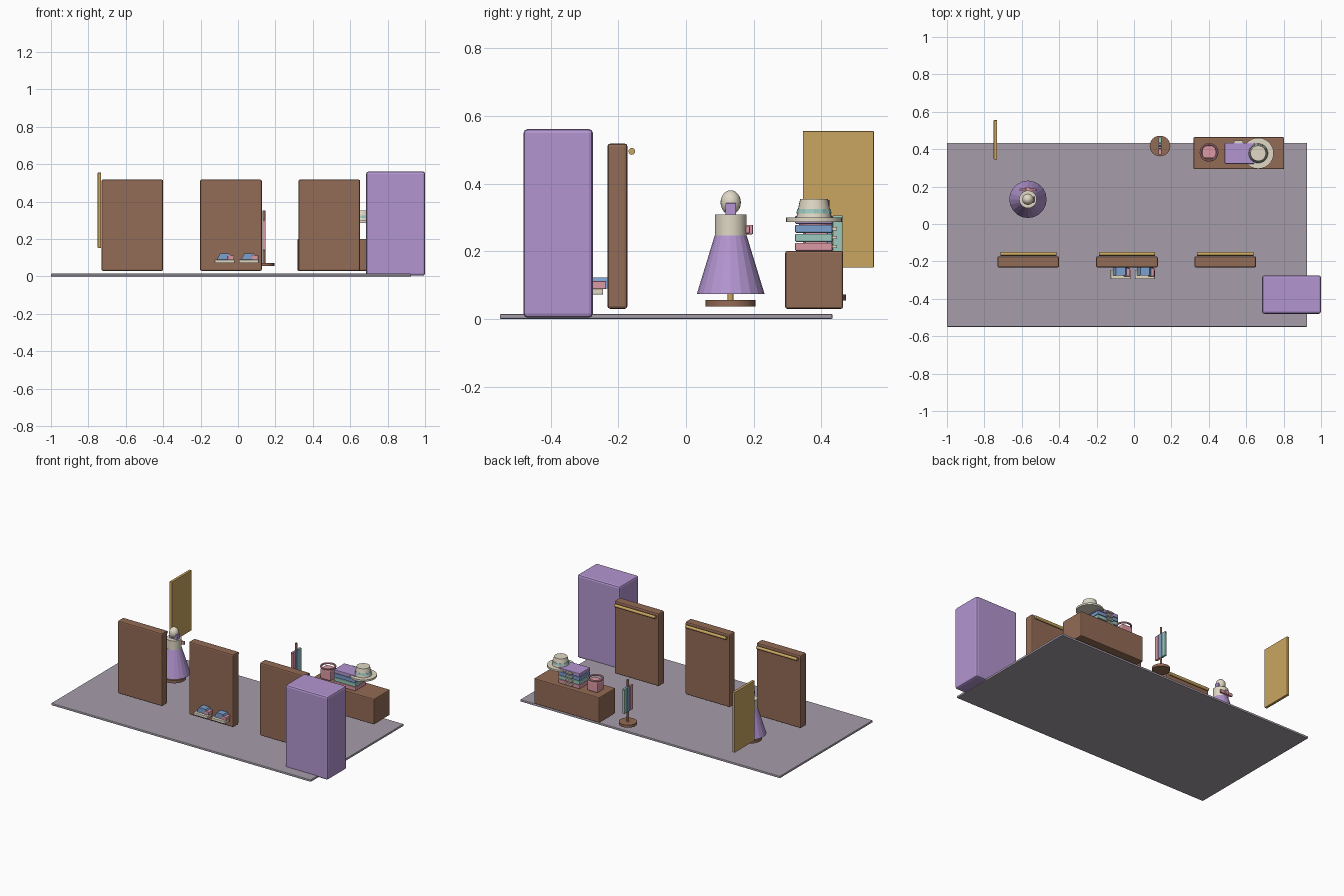
import bpy, math

if "Cube" in bpy.data.objects:
    bpy.data.objects.remove(bpy.data.objects["Cube"])

# Palette
def mat(name, r, g, b):
    m = bpy.data.materials.new(name)
    m.diffuse_color = (r, g, b, 1)
    m.use_nodes = True
    m.node_tree.nodes["Principled BSDF"].inputs["Base Color"].default_value = m.diffuse_color
    return m

BROWN = mat("wood", 0.29, 0.145, 0.09)
PURPLE = mat("lilac", 0.45, 0.3, 0.63)
GOLD = mat("brass", 0.59, 0.38, 0.12)
CREAM = mat("cream", 0.75, 0.69, 0.56)
PINK = mat("pink", 0.72, 0.32, 0.38)
BLUE = mat("blue", 0.2, 0.35, 0.62)
TEAL = mat("teal", 0.33, 0.58, 0.52)
FLOOR = mat("floor_grey", 0.38, 0.34, 0.4)

def finish(name, m, smooth=False):
    o = bpy.context.object
    o.name = name
    o.data.materials.append(m)
    if smooth:
        bpy.ops.object.shade_smooth_by_angle(angle=math.radians(40))
    return o

def box(name, x0, x1, y0, y1, z0, z1, m, bevel=0.0):
    bpy.ops.mesh.primitive_cube_add(size=1, location=((x0+x1)/2, (y0+y1)/2, (z0+z1)/2))
    bpy.context.object.scale = (x1-x0, y1-y0, z1-z0)
    bpy.ops.object.transform_apply(location=False, rotation=False, scale=True)
    o = finish(name, m)
    if bevel:
        b = o.modifiers.new("bevel", 'BEVEL')
        b.width, b.segments = bevel, 2
    return o

def cone(name, x, y, z0, z1, r0, r1, m, n=20):
    bpy.ops.mesh.primitive_cone_add(vertices=n, radius1=r0, radius2=r1, depth=z1-z0,
                                    location=(x, y, (z0+z1)/2))
    return finish(name, m, n > 20)

# Floor slab, tall cabinet and wall mirror
box("floor", -1, 0.925, -0.55, 0.433, 0, 0.015, FLOOR, 0.004)
box("fitting_booth", 0.685, 1.0, -0.48, -0.275, 0.004, 0.561, PURPLE, 0.012)
box("mirror", -0.75, -0.732, 0.345, 0.555, 0.152, 0.555, GOLD, 0.002)

# Three display panels with hanging rails
for i, cx in enumerate((-0.565, -0.038, 0.488)):
    box(f"display_panel_{i}", cx-0.165, cx+0.165, -0.232, -0.173, 0.03, 0.518, BROWN, 0.008)
    bpy.ops.mesh.primitive_cylinder_add(vertices=16, radius=0.01, depth=0.3,
                                        location=(cx, -0.16, 0.495), rotation=(0, math.pi/2, 0))
    finish(f"hanging_rail_{i}", GOLD, True)

# Pair of shoes on the middle panel
for i, x in enumerate((-0.125, 0.005)):
    box(f"shoe_sole_{i}", x, x+0.106, -0.295, -0.245, 0.072, 0.09, CREAM, 0.003)
    o = box(f"shoe_upper_{i}", x+0.012, x+0.096, -0.276, -0.23, 0.09, 0.123, BLUE)
    for v in o.data.vertices:
        if v.co.z > 0:
            v.co.x *= 0.6
    box(f"shoe_toe_{i}", x+0.07, x+0.104, -0.28, -0.236, 0.088, 0.112, PINK, 0.003)

# Dress form
MX, MY = -0.567, 0.132
cone("form_base", MX, MY, 0.037, 0.056, 0.074, 0.074, BROWN, 24)
cone("form_pole", MX, MY, 0.05, 0.1, 0.009, 0.009, GOLD, 12)
cone("form_skirt", MX, MY, 0.074, 0.247, 0.1, 0.047, PURPLE, 20)
cone("form_torso", MX, MY, 0.247, 0.308, 0.047, 0.047, CREAM, 24)
box("form_scarf", MX-0.022, MX+0.034, MY-0.016, MY+0.016, 0.305, 0.342, PURPLE, 0.003)
bpy.ops.mesh.primitive_uv_sphere_add(segments=20, ring_count=12, radius=1, location=(MX, MY, 0.344))
bpy.context.object.scale = (0.03, 0.03, 0.036)
finish("form_head", CREAM, True)
box("form_bow", MX-0.045, MX+0.045, 0.176, 0.189, 0.253, 0.275, PINK, 0.003)
box("form_bow_knot", MX-0.012, MX+0.012, 0.176, 0.198, 0.25, 0.278, PINK, 0.003)

# Scarf stand
SX, SY = 0.139, 0.417
cone("stand_base", SX, SY, 0.055, 0.072, 0.055, 0.055, BROWN, 24)
cone("stand_post", SX, SY, 0.07, 0.352, 0.007, 0.007, BROWN, 12)
box("stand_bar", SX-0.005, SX+0.005, 0.37, 0.464, 0.295, 0.303, BROWN)
for name, y, m in (("pink", 0.386, PINK), ("blue", 0.417, BLUE), ("teal", 0.448, TEAL)):
    box(f"{name}_scarf", SX-0.008, SX+0.008, y-0.015, y+0.015, 0.14, 0.306, m, 0.003)

# Counter with folded clothes
box("counter", 0.318, 0.803, 0.293, 0.464, 0.03, 0.201, BROWN, 0.006)
for i, m in enumerate((PINK, TEAL, BLUE, PURPLE)):
    z = 0.201 + i*0.0265
    box(f"folded_shirt_{i}", 0.485, 0.645, 0.322, 0.433, z, z+0.024, m, 0.004)
    box(f"shirt_collar_{i}", 0.535, 0.583, 0.43, 0.446, z+0.008, z+0.017, CREAM)

# Sun hat
HX, HY = 0.664, 0.378
cone("hat_brim", HX, HY, 0.287, 0.299, 0.083, 0.083, CREAM, 28)
cone("hat_crown", HX, HY, 0.295, 0.354, 0.053, 0.041, CREAM, 28)
cone("hat_band", HX, HY, 0.312, 0.325, 0.052, 0.049, TEAL, 12)

# Handbag with ring handle
box("handbag", 0.363, 0.44, 0.35, 0.42, 0.201, 0.27, PINK, 0.008)
bpy.ops.mesh.primitive_torus_add(major_segments=28, minor_segments=8, major_radius=0.044,
                                 minor_radius=0.006, location=(0.401, 0.383, 0.28))
finish("handbag_handle", PINK, True)
